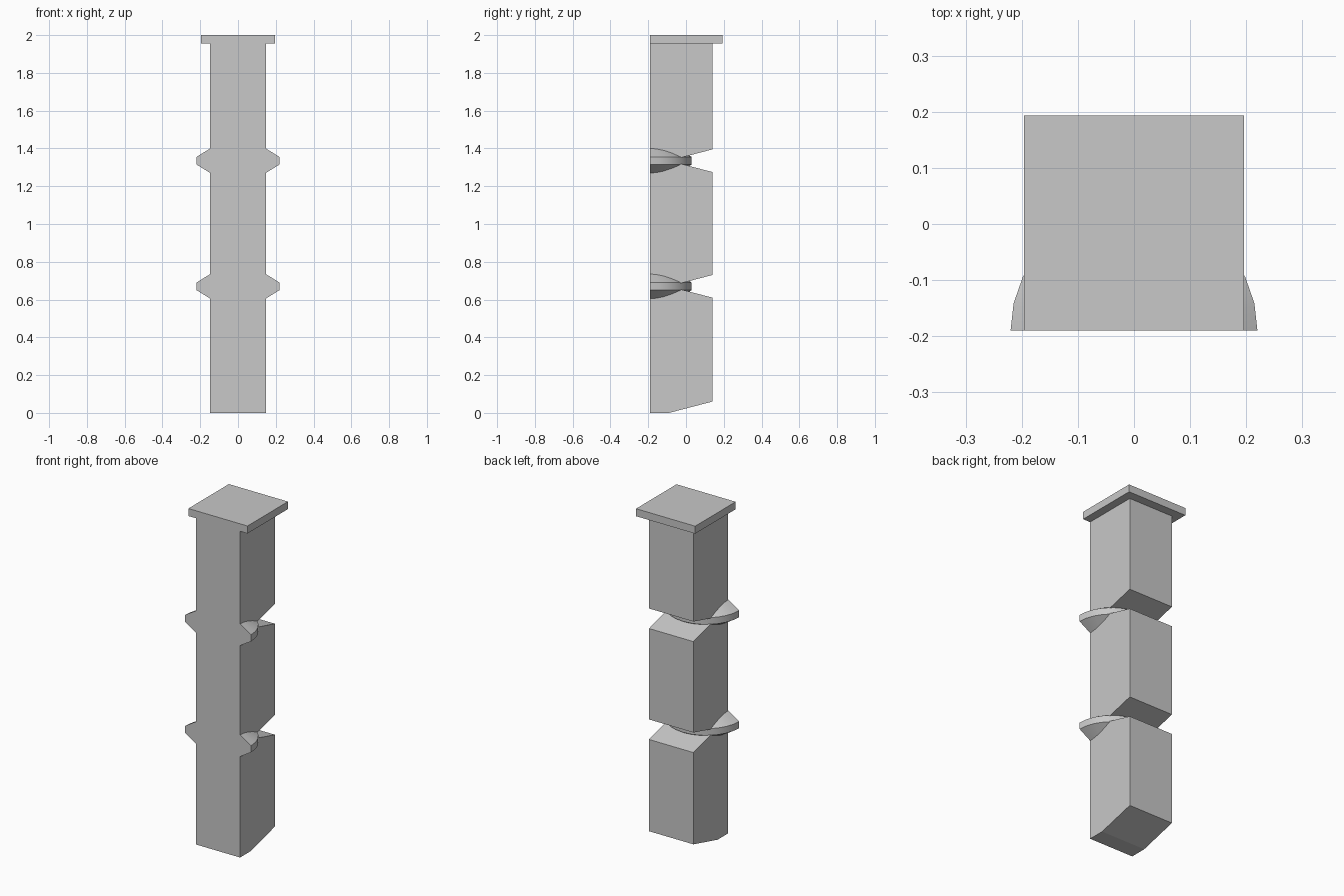
import bpy, bmesh
from math import cos, sin, pi, radians

cube = bpy.data.objects.get("Cube")
if cube:
    bpy.data.objects.remove(cube)

grey = bpy.data.materials.new("stone grey")
grey.use_nodes = True
colour = (0.58, 0.58, 0.58, 1)
grey.diffuse_color = colour
grey.node_tree.nodes["Principled BSDF"].inputs["Base Color"].default_value = colour

FRONT, BACK = -0.19, 0.14
HALF_WIDTH = 0.147
HEIGHT = 1.955
JOINTS = (0.67, 1.335)      # heights of the joints between blocks
NOTCH_Y, NOTCH_H = -0.09, 0.06


def add_object(name, bm):
    bmesh.ops.recalc_face_normals(bm, faces=bm.faces)
    mesh = bpy.data.meshes.new(name)
    bm.to_mesh(mesh)
    bm.free()
    obj = bpy.data.objects.new(name, mesh)
    bpy.context.collection.objects.link(obj)
    mesh.materials.append(grey)
    return obj


def extrude_side_profile(name, points, half_width):
    """Extrude a (y, z) outline across x."""
    bm = bmesh.new()
    face = bm.faces.new([bm.verts.new((-half_width, y, z)) for y, z in points])
    new = bmesh.ops.extrude_face_region(bm, geom=[face])["geom"]
    verts = [v for v in new if isinstance(v, bmesh.types.BMVert)]
    bmesh.ops.translate(bm, verts=verts, vec=(2 * half_width, 0, 0))
    return add_object(name, bm)


# Shaft: wedge notches cut into the back, sloped underside
outline = [(FRONT, 0), (NOTCH_Y, 0), (BACK, NOTCH_H)]
for z in JOINTS:
    outline += [(BACK, z - NOTCH_H), (NOTCH_Y, z), (BACK, z + NOTCH_H)]
outline += [(BACK, HEIGHT), (FRONT, HEIGHT)]
extrude_side_profile("shaft", outline, HALF_WIDTH)

# Cap slab, flush with the front
extrude_side_profile("cap", [(FRONT, 1.955), (0.193, 1.955), (0.193, 2), (FRONT, 2)], 0.196)


def half_collar(name, z, steps=14):
    """Half disc with a bevelled rim, flat against the front plane."""
    section = [(0.1, -0.094), (0.22, -0.02), (0.22, 0.02), (0.1, 0.094)]
    bm = bmesh.new()
    rows = []
    for i in range(steps + 1):
        a = pi * i / steps
        rows.append([bm.verts.new((r * cos(a), FRONT + r * sin(a), z + h))
                     for r, h in section])
    for a, b in zip(rows, rows[1:]):
        for j in range(len(section) - 1):
            bm.faces.new((a[j], b[j], b[j + 1], a[j + 1]))
    bm.faces.new([row[0] for row in rows])
    bm.faces.new([row[-1] for row in rows])
    bm.faces.new(rows[0] + rows[-1][::-1])
    return add_object(name, bm)


# Collars at both joints
for name, z in zip(("lower_collar", "upper_collar"), JOINTS):
    collar = half_collar(name, z)
    bpy.ops.object.select_all(action='DESELECT')
    collar.select_set(True)
    bpy.context.view_layer.objects.active = collar
    bpy.ops.object.shade_smooth_by_angle(angle=radians(30))
